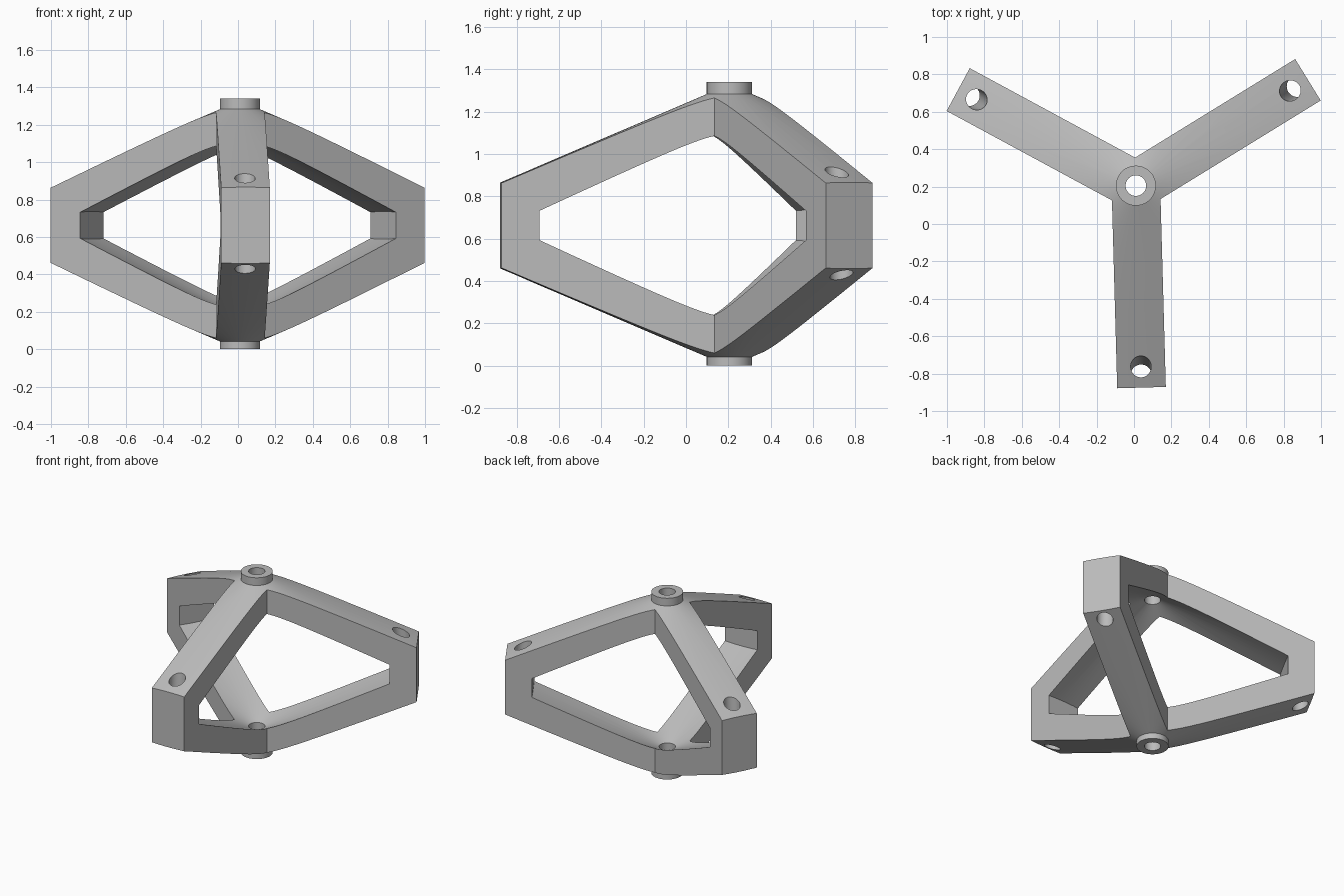
import bpy, bmesh
from math import sin, cos, pi, radians, atan2
from mathutils import Vector, Matrix

if "Cube" in bpy.data.objects:
    bpy.data.objects.remove(bpy.data.objects["Cube"], do_unlink=True)

HUB = Vector((0.01, 0.205, 0))
MID = 0.6625                      # height of the mirror plane of the arms
ARMS = [radians(a) for a in (-88.4, 31.6, 151.6)]

grey = bpy.data.materials.new("plain grey")
grey.use_nodes = True
grey.diffuse_color = (0.5, 0.5, 0.5, 1)
grey.node_tree.nodes["Principled BSDF"].inputs["Base Color"].default_value = (0.5, 0.5, 0.5, 1)


def finish(bm, name):
    bmesh.ops.recalc_face_normals(bm, faces=bm.faces)
    mesh = bpy.data.meshes.new(name)
    bm.to_mesh(mesh)
    bm.free()
    mesh.materials.append(grey)
    obj = bpy.data.objects.new(name, mesh)
    bpy.context.collection.objects.link(obj)
    return obj


def double_cone(name, radius, half_height, sides=96):
    bm = bmesh.new()
    rim = [bm.verts.new(HUB + Vector((radius * cos(2 * pi * i / sides),
                                      radius * sin(2 * pi * i / sides), MID)))
           for i in range(sides)]
    for sign in (-1, 1):
        tip = bm.verts.new(HUB + Vector((0, 0, MID + sign * half_height)))
        for i in range(sides):
            bm.faces.new((rim[i], rim[(i + 1) % sides], tip))
    return finish(bm, name)


def star_prism(name, length, half_width):
    bm = bmesh.new()
    points = []
    for a in ARMS:
        along, side = Vector((cos(a), sin(a), 0)), Vector((-sin(a), cos(a), 0))
        notch = Vector((cos(a + pi / 3), sin(a + pi / 3), 0)) * half_width / sin(pi / 3)
        points += [along * length - side * half_width, along * length + side * half_width, notch]
    base = bm.faces.new([bm.verts.new(HUB + p + Vector((0, 0, -0.5))) for p in points])
    top = bmesh.ops.extrude_face_region(bm, geom=[base])["geom"]
    bmesh.ops.translate(bm, vec=(0, 0, 2.5),
                        verts=[v for v in top if isinstance(v, bmesh.types.BMVert)])
    return finish(bm, name)


def rod(name, start, end, radius, sides=48):
    axis = end - start
    bm = bmesh.new()
    bmesh.ops.create_cone(bm, cap_ends=True, segments=sides, radius1=radius, radius2=radius,
                          depth=axis.length,
                          matrix=Matrix.Translation((start + end) / 2)
                          @ axis.to_track_quat('Z', 'Y').to_matrix().to_4x4())
    return finish(bm, name)


def combine(target, tool, operation):
    mod = target.modifiers.new("combine", 'BOOLEAN')
    mod.operation, mod.object, mod.solver = operation, tool, 'EXACT'
    bpy.context.view_layer.objects.active = target
    bpy.ops.object.modifier_apply(modifier=mod.name)
    bpy.data.objects.remove(tool, do_unlink=True)


# Three arms: a double cone trimmed to a three-pointed star
frame = double_cone("three_arm_frame", 1.557, 0.6665)
combine(frame, star_prism("arm_outline", 1.08, 0.13), 'INTERSECT')

# Opening inside the arms
opening = double_cone("arm_opening", 1.06, 0.493)
combine(opening, star_prism("opening_outline", 0.9, 0.2), 'INTERSECT')
combine(frame, opening, 'DIFFERENCE')

# Hub collars at top and bottom, with the bore through both
for low, high in ((1.2, 1.34), (0, 0.12)):
    combine(frame, rod("collar", HUB + Vector((0, 0, low)), HUB + Vector((0, 0, high)), 0.107), 'UNION')
combine(frame, rod("hub_bore", HUB - Vector((0, 0, 1)), HUB + Vector((0, 0, 2)), 0.055), 'DIFFERENCE')

# Slightly leaning hole through the tip of each arm
for a in ARMS:
    out = Vector((cos(a), sin(a), 0))
    upper = HUB + out * 0.968 + Vector((0, 0, 0.915))
    lower = HUB + out * 1.01 + Vector((0, 0, 0.43))
    lean = upper - lower
    combine(frame, rod("tip_hole", lower - lean * 0.5, upper + lean * 0.5, 0.055), 'DIFFERENCE')

# Smooth cones and bores, keep sharp edges
bpy.ops.object.select_all(action='DESELECT')
frame.select_set(True)
bpy.context.view_layer.objects.active = frame
bpy.ops.object.shade_smooth_by_angle(angle=radians(25))
